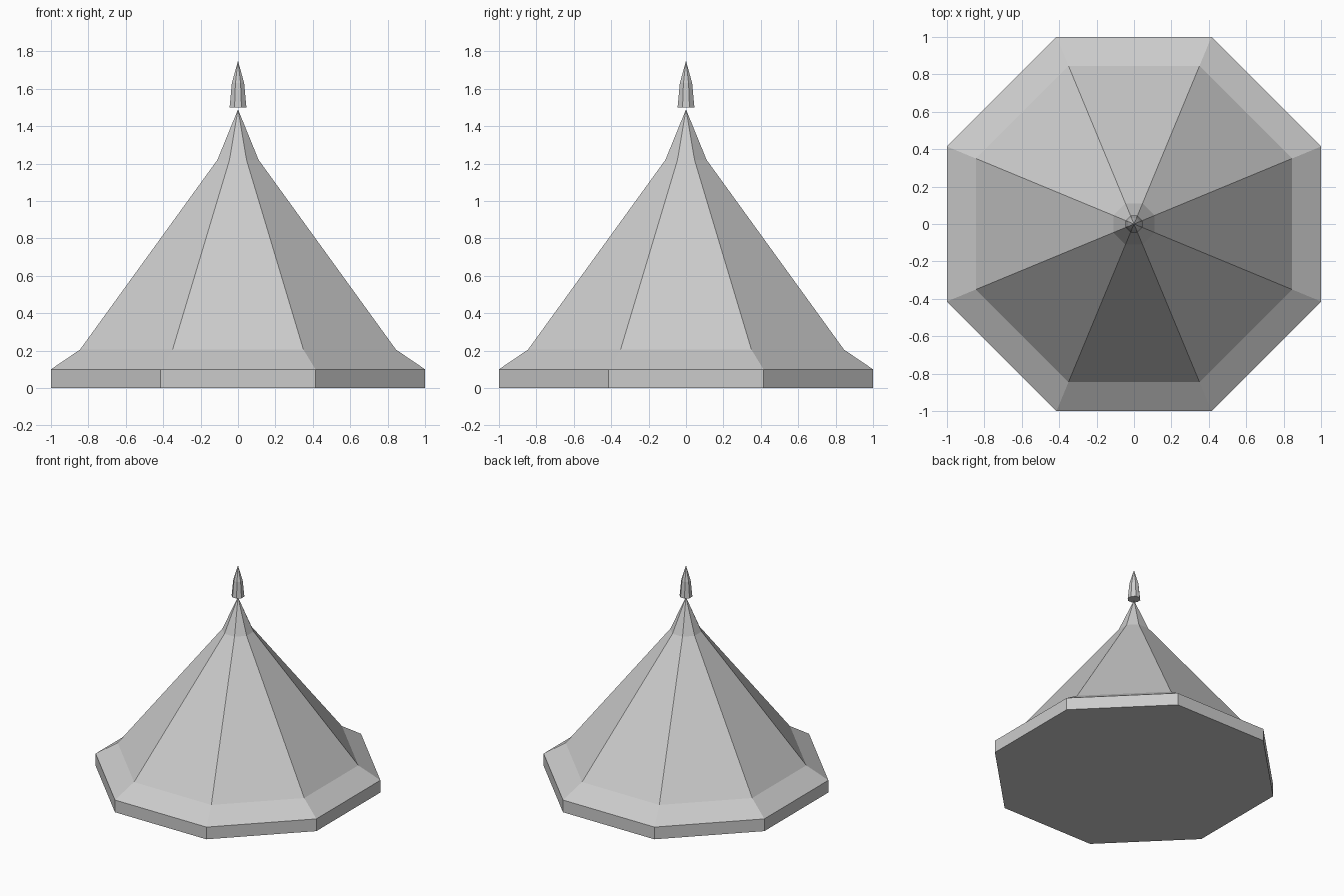
import bpy, bmesh
from math import cos, sin, pi

if "Cube" in bpy.data.objects:
    bpy.data.objects.remove(bpy.data.objects["Cube"])

SIDES = 8


def spire(name, rings, tip):
    """Closed eight-sided solid: rings are (flat-to-centre distance, z), ending in a point."""
    bm = bmesh.new()
    loops = []
    for apothem, z in rings:
        r = apothem / cos(pi / SIDES)
        angles = [2 * pi * (i + 0.5) / SIDES for i in range(SIDES)]
        loops.append([bm.verts.new((r * cos(a), r * sin(a), z)) for a in angles])
    bm.faces.new(loops[0][::-1])
    for low, high in zip(loops, loops[1:]):
        for i in range(SIDES):
            j = (i + 1) % SIDES
            bm.faces.new((low[i], low[j], high[j], high[i]))
    top = bm.verts.new((0, 0, tip))
    for i in range(SIDES):
        bm.faces.new((loops[-1][i], loops[-1][(i + 1) % SIDES], top))
    bmesh.ops.recalc_face_normals(bm, faces=bm.faces)
    mesh = bpy.data.meshes.new(name)
    bm.to_mesh(mesh)
    bm.free()
    obj = bpy.data.objects.new(name, mesh)
    bpy.context.collection.objects.link(obj)
    return obj


# Roof: upright eave, flared skirt, long slope and steep peak
spire("roof", [(1.0, 0.0), (1.0, 0.1), (0.845, 0.205), (0.11, 1.22)], 1.49)

# Finial floating just above the peak
spire("finial", [(0.045, 1.5), (0.033, 1.63)], 1.75)
